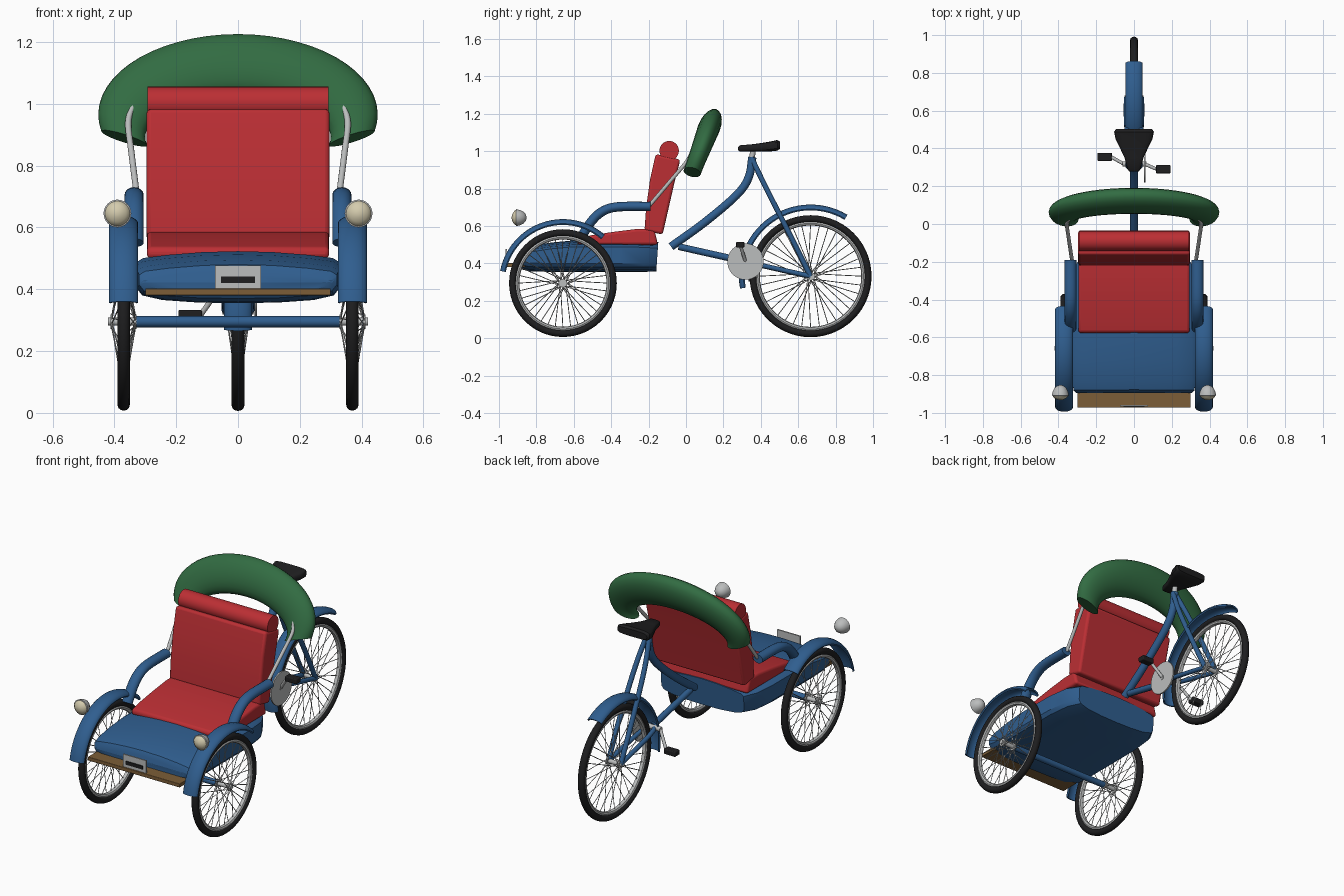
import bpy, bmesh, math
from mathutils import Vector as V

if "Cube" in bpy.data.objects:
    bpy.data.objects.remove(bpy.data.objects["Cube"])

def mat(name, r, g, b):
    m = bpy.data.materials.new(name)
    m.diffuse_color = (r, g, b, 1)
    m.use_nodes = True
    m.node_tree.nodes["Principled BSDF"].inputs["Base Color"].default_value = m.diffuse_color
    return m

BLUE = mat("blue paint", .029, .112, .275)
RED = mat("red fabric", .50, .028, .034)
GREEN = mat("green canvas", .032, .15, .055)
METAL = mat("light metal", .50, .51, .51)
BLACK = mat("black rubber", .013, .013, .014)
WOOD = mat("brown wood", .20, .11, .038)
CREAM = mat("cream glass", .66, .60, .42)

def build(name, verts, faces, material, angle=40):
    me = bpy.data.meshes.new(name)
    me.from_pydata([tuple(v) for v in verts], [], faces)
    bm = bmesh.new()
    bm.from_mesh(me)
    bmesh.ops.remove_doubles(bm, verts=bm.verts, dist=1e-5)
    bmesh.ops.recalc_face_normals(bm, faces=bm.faces)
    bm.to_mesh(me)
    bm.free()
    me.materials.append(material)
    ob = bpy.data.objects.new(name, me)
    bpy.context.collection.objects.link(ob)
    bpy.ops.object.select_all(action='DESELECT')
    bpy.context.view_layer.objects.active = ob
    ob.select_set(True)
    bpy.ops.object.shade_smooth_by_angle(angle=math.radians(angle))
    return ob

def loft(name, rings, material, caps=True, loop=False, closed=True, angle=40):
    n, k = len(rings[0]), len(rings)
    faces = []
    for i in range(k if loop else k - 1):
        a, b = i * n, (i + 1) % k * n
        for j in range(n if closed else n - 1):
            h = (j + 1) % n
            faces.append((a + j, a + h, b + h, b + j))
    if caps and not loop:
        faces += [tuple(range(n)), tuple(range((k - 1) * n, k * n))]
    return build(name, [v for r in rings for v in r], faces, material, angle)

def smooth(pts, steps=6):
    p = [V(q) for q in pts]
    p = [2 * p[0] - p[1]] + p + [2 * p[-1] - p[-2]]
    out = []
    for i in range(1, len(p) - 2):
        a, b, c, d = p[i - 1:i + 3]
        for s in range(steps):
            t = s / steps
            out.append(.5 * (2 * b + (c - a) * t + (2 * a - 5 * b + 4 * c - d) * t * t
                             + (3 * b - a - 3 * c + d) * t ** 3))
    return out + [p[-2]]

def tube(name, pts, ru, material, rv=None, sides=12):
    p = [V(q) for q in pts]
    rv = rv or ru
    ref = V((1, 0, 0)) if abs((p[-1] - p[0]).normalized().x) < .9 else V((0, 0, 1))
    rings = []
    for i in range(len(p)):
        t = (p[min(i + 1, len(p) - 1)] - p[max(i - 1, 0)]).normalized()
        v = t.cross(ref).normalized()
        u = v.cross(t)
        rings.append([p[i] + u * ru * math.cos(a) + v * rv * math.sin(a)
                      for a in (2 * math.pi * j / sides for j in range(sides))])
    return loft(name, rings, material)

def box(name, lo, hi, material, bevel=0):
    v = [(x, y, z) for x in (lo[0], hi[0]) for y in (lo[1], hi[1]) for z in (lo[2], hi[2])]
    f = [(0, 1, 3, 2), (4, 6, 7, 5), (0, 4, 5, 1), (2, 3, 7, 6), (0, 2, 6, 4), (1, 5, 7, 3)]
    ob = build(name, v, f, material)
    if bevel:
        add_bevel(ob, bevel)
    return ob

def add_bevel(ob, w, seg=3):
    m = ob.modifiers.new("bevel", 'BEVEL')
    m.width, m.segments = w, seg

def ring(name, c, major, rr, rx, material, sides=12, n=56):
    rings = []
    for i in range(n):
        a = 2 * math.pi * i / n
        rings.append([V((c[0] + rx * math.sin(b), c[1] + (major + rr * math.cos(b)) * math.cos(a),
                         c[2] + (major + rr * math.cos(b)) * math.sin(a)))
                      for b in (2 * math.pi * j / sides for j in range(sides))])
    return loft(name, rings, material, loop=True)

# Wheels: tyre, rim, hub and spokes
def wheel(name, c, R, w):
    c = V(c)
    ring(name + "_tyre", c, R - .019, .019, w, BLACK)
    ring(name + "_rim", c, R - .043, .012, .014, METAL, 8)
    tube(name + "_hub", [c - V((.05, 0, 0)), c + V((.05, 0, 0))], .013, METAL)
    for s in (-1, 1):
        tube(name + "_hub_flange", [c + V((s * .034, 0, 0)), c + V((s * .042, 0, 0))], .023, METAL)
    verts, faces = [], []
    for i in range(36):
        s = 1 if i % 2 else -1
        a = 2 * math.pi * i / 36
        b = a + (.7 if i % 4 < 2 else -.7)
        p = c + V((s * .038, .02 * math.cos(b), .02 * math.sin(b)))
        q = c + V((0, (R - .05) * math.cos(a), (R - .05) * math.sin(a)))
        t = (q - p).normalized()
        u = t.cross(V((1, 0, 0))).normalized()
        v = t.cross(u)
        k = len(verts)
        for e in (p, q):
            verts += [e + .0022 * d for d in (u, v, -u, -v)]
        faces += [(k + j, k + (j + 1) % 4, k + 4 + (j + 1) % 4, k + 4 + j) for j in range(4)]
    build(name + "_spokes", verts, faces, METAL)

# Mudguard: curved channel swept around a wheel
def mudguard(name, c, r, a0, a1, hw):
    rings = []
    for i in range(29):
        a = math.radians(a0 + (a1 - a0) * i / 28)
        top = [(math.sin(k * math.pi / 10) * hw, r - .024 * (1 - math.cos(k * math.pi / 10)))
               for k in range(-5, 6)]
        sec = top + [(x * .9, q - .007) for x, q in reversed(top)]
        rings.append([V((c[0] + x, c[1] + q * math.cos(a), c[2] + q * math.sin(a))) for x, q in sec])
    loft(name, rings, BLUE)

wheel("rear_wheel", (0, .666, .332), .326, .021)
mudguard("rear_mudguard", (0, .666, .332), .383, 59, 190, .046)

# Lathe around the y axis for the lamps
def lathe(name, c, prof, material, n=24):
    rings = [[V((c[0] + r * math.cos(2 * math.pi * j / n), c[1] + y, c[2] + r * math.sin(2 * math.pi * j / n)))
              for j in range(n)] for y, r in prof]
    return loft(name, rings, material)

for s, side in ((-1, "left"), (1, "right")):
    hub = (s * .37, -.658, .295)
    wheel(side + "_front_wheel", hub, .288, .02)
    mudguard(side + "_front_mudguard", hub, .342, 49, 169, .047)
    # Lamp
    c = (s * .39, -.89, .645)
    lathe(side + "_lamp_shell", c, [(.037, .006), (.033, .018), (.022, .031), (.005, .04), (-.012, .044),
                                    (-.018, .045), (-.02, .041)], METAL)
    lathe(side + "_lamp_lens", c, [(-.015, .042), (-.024, .039), (-.034, .028), (-.041, .012), (-.042, .003)], CREAM)
    # Armrest
    x = s * .336
    tube(side + "_armrest", smooth([(x, -.19, .705), (x, -.36, .703), (x, -.44, .682), (x, -.5, .632),
                                    (x, -.555, .55)]), .031, BLUE, .025, 16)
    # Hood strut
    tube(side + "_hood_strut", smooth([(s * .328, -.195, .71), (s * .345, -.08, .845), (s * .355, 0, .94),
                                       (s * .338, .035, 1.0)]), .010, METAL)
    # Forked stays to the rear hub
    tube(side + "_seat_stay", smooth([(s * .008, .35, .965), (s * .03, .43, .80), (s * .04, .56, .545),
                                      (s * .04, .666, .332)]), .014, BLUE)
    tube(side + "_chain_stay", smooth([(s * .005, .28, .42), (s * .032, .38, .395), (s * .04, .666, .332)]), .013, BLUE)
    # Crank and pedal
    y, z = (.29, .50) if s > 0 else (.355, .318)
    tube(side + "_crank", [(s * .055, .318, .41), (s * .12, y, z)], .009, METAL)
    box(side + "_pedal", (s * .155 - .038, y - .022, z - .015), (s * .155 + .038, y + .022, z + .015), BLACK, .005)

# Axle between the front wheels
tube("front_axle", [(-.335, -.658, .295), (.335, -.658, .295)], .018, BLUE, sides=16)

# Rear frame
tube("main_tube", smooth([(0, .355, .968), (0, .335, .86), (0, .27, .765), (0, .10, .62), (0, -.08, .49)]), .022, BLUE)
tube("lower_tube", [(0, -.04, .49), (0, .31, .412)], .018, BLUE)
tube("seat_post", [(0, .35, .94), (0, .36, 1.02)], .015, METAL)
tube("crank_axle", [(-.06, .318, .41), (.065, .318, .41)], .014, METAL)
tube("chainring", [(.054, .318, .41), (.062, .318, .41)], .097, METAL, sides=40)

# Saddle: half widths and heights along y
rings = []
for y, w, lo, hi in ((.278, .025, 1.005, 1.022), (.29, .034, .998, 1.032), (.35, .05, .998, 1.037),
                     (.41, .078, .998, 1.045), (.45, .098, .999, 1.052), (.488, .105, 1.003, 1.06),
                     (.502, .096, 1.012, 1.052)):
    m, h = (lo + hi) / 2, (hi - lo) / 2
    rings.append([V((w * math.copysign(abs(math.cos(a)) ** .5, math.cos(a)), y,
                     m + h * math.copysign(abs(math.sin(a)) ** .5, math.sin(a))))
                  for a in (2 * math.pi * j / 20 for j in range(20))])
loft("saddle", rings, BLACK)

# Passenger tub
rings = []
for y, w, zt, zb in ((-.888, .305, .455, .385), (-.875, .32, .48, .37), (-.83, .325, .495, .358),
                     (-.72, .326, .512, .355), (-.6, .326, .523, .355), (-.35, .325, .523, .355),
                     (-.22, .31, .52, .355), (-.148, .27, .515, .357)):
    half = [(0, zt), (.35, zt - .003), (.7, zt - .012), (.94, zt - .022), (1, zt - .034),
            (1, zb + .045), (.95, zb + .025), (.75, zb + .01), (.4, zb + .002), (0, zb)]
    rings.append([V((w * x, y - (.515 - z) * .07, z)) for x, z in half]
                 + [V((-w * x, y - (.515 - z) * .07, z)) for x, z in half[-2:0:-1]])
loft("passenger_tub", rings, BLUE, angle=35)

# Seat cushion and backrest: side profiles extruded across x, sides rounded
def cushion(name, prof, hw, bevel):
    ob = loft(name, [[V((x, y, z)) for y, z in prof] for x in (-hw, hw)], RED, angle=50)
    add_bevel(ob, bevel)

cushion("seat_cushion", [(-.578, .50), (-.575, .535), (-.5, .552), (-.38, .57), (-.26, .585), (-.17, .585),
                         (-.15, .50)], .295, .014)
cushion("backrest", [(-.222, .575), (-.213, .70), (-.192, .85), (-.162, .985), (-.03, .955), (-.06, .84),
                     (-.125, .555)], .296, .014)
tube("headrest_bolster", [(-.292, -.09, 1.003), (.292, -.09, 1.003)], .052, RED, sides=28)

# Folded hood: elliptical section swept between an outer and an inner arch
rings = []
for i in range(33):
    a = math.radians(-12 + 204 * i / 32)
    ca, sa = math.cos(a), math.sin(a)
    o, n = V((.452 * ca, 0, .965 + .26 * sa)), V((.30 * ca, 0, .892 + .13 * sa))
    for p in (o, n):
        p.y = .03 + .38 * (p.z - .88)
    th = .045 + .012 * max(sa, 0)
    rings.append([(o + n) / 2 + (o - n) / 2 * math.cos(b) + V((0, th, -.3 * th)) * math.sin(b)
                  for b in (2 * math.pi * j / 20 for j in range(20))])
loft("folded_hood", rings, GREEN)

# Foot board and plate
box("foot_board", (-.30, -.972, .38), (.30, -.86, .402), WOOD, .003)
box("front_plate", (-.075, -.965, .402), (.075, -.957, .476), METAL)
box("plate_slot", (-.055, -.969, .42), (.055, -.964, .441), BLACK)
